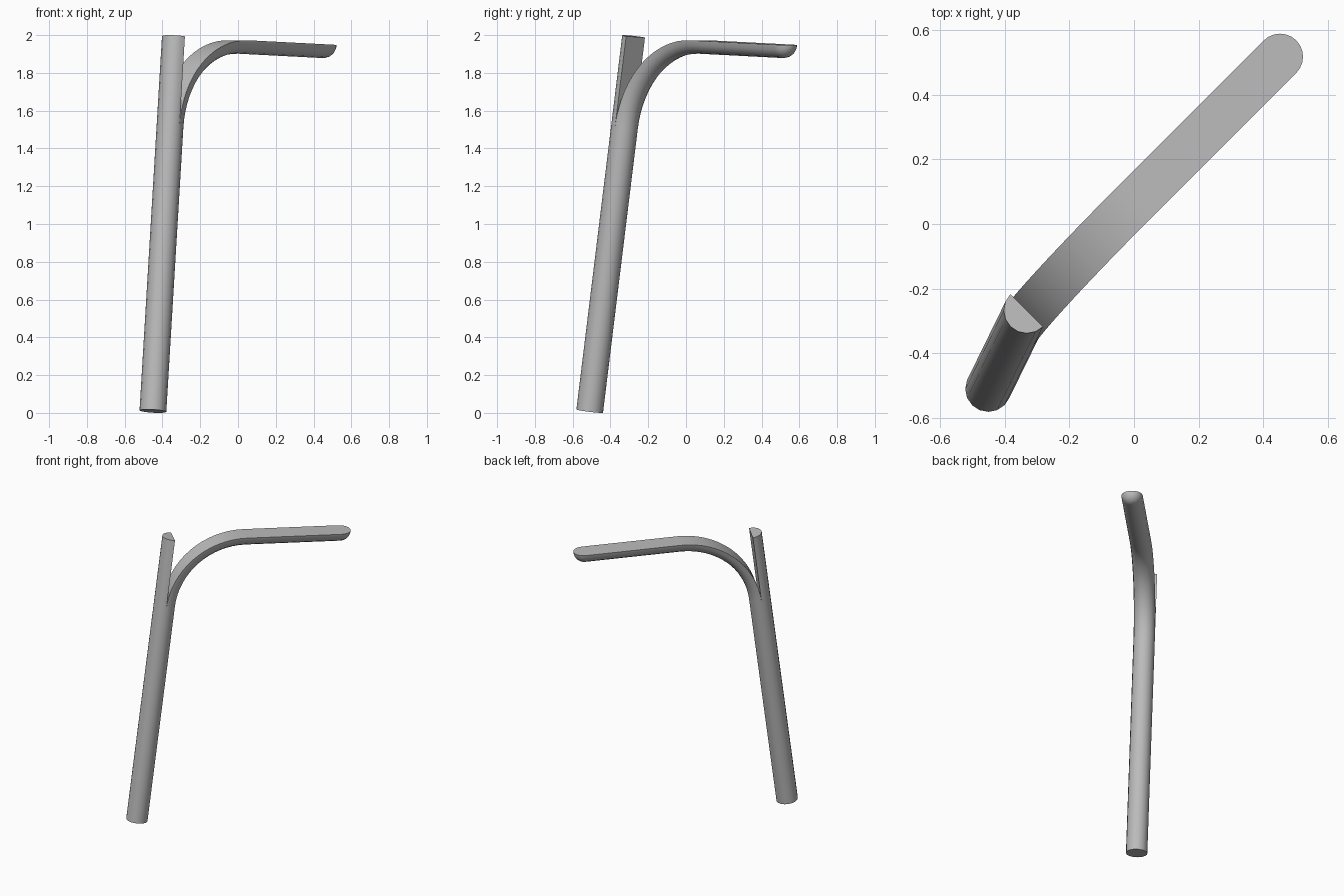
import bpy, bmesh, math
from mathutils import Vector

if "Cube" in bpy.data.objects:
    bpy.data.objects.remove(bpy.data.objects["Cube"])

R = 0.071           # tube radius
SEG = 8             # sides per half tube
BEND = 0.525        # bend radius of the arm
Z_SPLIT = 1.515

S = Vector((1, 1, 0)).normalized()     # direction the arm points
W = Vector((-1, 1, 0)).normalized()    # across the flat cut
Z = Vector((0, 0, 1))
AXIS = Vector((0.06, 0.1225, 1)).normalized()


def pole_point(z):
    return Vector((-0.451 + 0.06 * z, -0.511 + 0.1225 * z, z))


bm = bmesh.new()


def ring(centre, tangent, side, radius=R):
    """Half-circle section; side is +1 for the arm half, -1 for the upright half."""
    w = (W - tangent * W.dot(tangent)).normalized()
    n = w.cross(tangent) * side
    return [bm.verts.new(centre + radius * (math.cos(math.pi * i / SEG) * w
                                            + math.sin(math.pi * i / SEG) * n))
            for i in range(SEG + 1)]


def skin(rings, flat):
    """Skin the round side, and the flat cut side where wanted."""
    for a, b in zip(rings, rings[1:]):
        for i in range(SEG):
            bm.faces.new((a[i], a[i + 1], b[i + 1], b[i]))
        if flat:
            bm.faces.new((a[SEG], a[0], b[0], b[SEG]))


foot, split, top = pole_point(0.0095), pole_point(Z_SPLIT), pole_point(1.9905)

# upright half, with a flat cut face above the split
front = [ring(p, AXIS, -1) for p in (foot, split, top)]
skin(front[:2], False)
skin(front[1:], True)
bm.faces.new(front[2])

# lower part of the other half
back = [ring(p, AXIS, 1) for p in (foot, split)]
skin(back, False)
bm.faces.new(front[0] + back[0][-2:0:-1])

# bend of the arm
arm = [back[1]]
s0, t0 = split.dot(S), split.dot(W)
a0 = math.atan2(AXIS.dot(S), AXIS.z)
a1 = math.radians(92.1)
STEPS = 16
for k in range(1, STEPS + 1):
    u = k / STEPS
    a = a0 + (a1 - a0) * u
    s = s0 + BEND * (math.cos(a0) - math.cos(a))
    z = Z_SPLIT + BEND * (math.sin(a) - math.sin(a0))
    t = t0 + 0.022 * math.sin(u * math.pi / 2)
    drift = 0.044 * (1 - u)
    tangent = (S * math.sin(a) + Z * math.cos(a) + W * drift).normalized()
    arm.append(ring(S * s + W * t + Z * z, tangent, 1))

# straight run and rounded tip
tangent = S * math.sin(a1) + Z * math.cos(a1)
end = S * s + W * t + Z * z + tangent * (0.685 - s)
for k in range(7):
    q = math.pi / 2 * k / 6
    arm.append(ring(end + tangent * R * math.sin(q), tangent, 1,
                    max(R * math.cos(q), 1e-6)))
skin(arm, True)

bmesh.ops.remove_doubles(bm, verts=bm.verts, dist=0.0002)
bmesh.ops.recalc_face_normals(bm, faces=bm.faces)
mesh = bpy.data.meshes.new("split_tube")
bm.to_mesh(mesh)
bm.free()

tube = bpy.data.objects.new("split_tube", mesh)
bpy.context.collection.objects.link(tube)
grey = bpy.data.materials.new("grey")
grey.diffuse_color = (0.5, 0.5, 0.5, 1)
grey.use_nodes = True
grey.node_tree.nodes["Principled BSDF"].inputs["Base Color"].default_value = grey.diffuse_color
mesh.materials.append(grey)

bpy.context.view_layer.objects.active = tube
tube.select_set(True)
bpy.ops.object.shade_smooth_by_angle(angle=math.radians(35))
